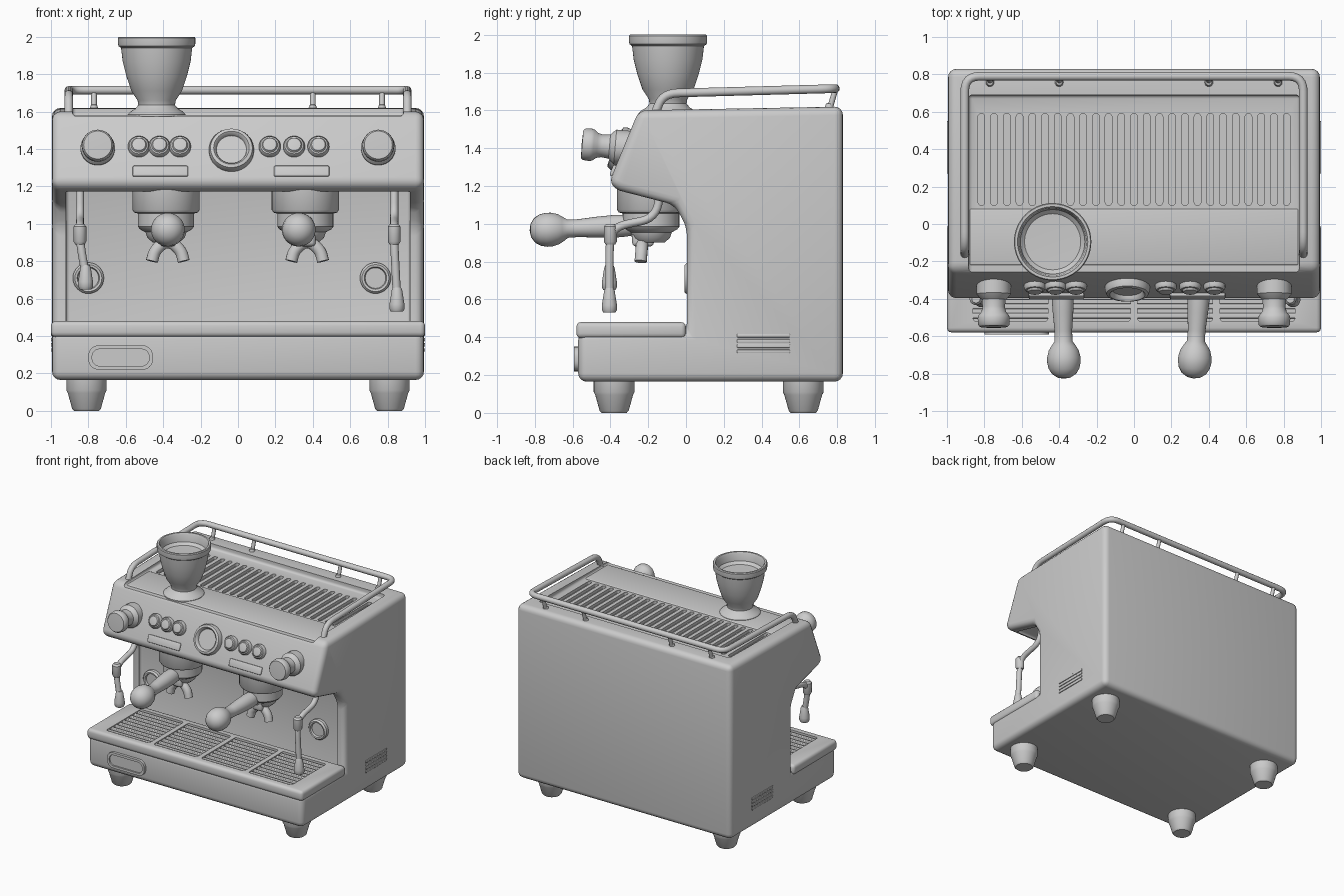
import bpy, bmesh, math
from mathutils import Vector, Matrix

if "Cube" in bpy.data.objects:
    bpy.data.objects.remove(bpy.data.objects["Cube"])

TILT = math.radians(22)          # lean of the control panel


def panel_y(z):
    return -0.41 + (z - 1.21) * 0.41


def make(name, bm, mat=None):
    if mat:
        bm.transform(mat)
    bmesh.ops.recalc_face_normals(bm, faces=bm.faces)
    me = bpy.data.meshes.new(name)
    bm.to_mesh(me)
    bm.free()
    ob = bpy.data.objects.new(name, me)
    bpy.context.collection.objects.link(ob)
    return ob


def add_box(bm, lo, hi, bevel=0, axis=None, seg=3):
    """Box between two corners; bevel all edges or only those along one axis."""
    lo, hi = Vector(lo), Vector(hi)
    m = Matrix.Translation((lo + hi) / 2) @ Matrix.Diagonal((*(hi - lo), 1))
    vs = bmesh.ops.create_cube(bm, size=1, matrix=m)['verts']
    if bevel:
        es = {e for v in vs for e in v.link_edges}
        if axis is not None:
            es = [e for e in es if abs((e.verts[0].co - e.verts[1].co)[axis]) > 1e-5]
        bmesh.ops.bevel(bm, geom=list(es), offset=bevel, segments=seg, profile=0.5, affect='EDGES')


def box(name, lo, hi, bevel=0, axis=None, seg=3, mat=None):
    bm = bmesh.new()
    add_box(bm, lo, hi, bevel, axis, seg)
    return make(name, bm, mat)


def lathe(name, prof, loc, rot_x=0.0, n=40):
    """Revolve (radius, height) points about z, then tilt about x and place."""
    bm = bmesh.new()
    rings = [[bm.verts.new((r * math.cos(2 * math.pi * i / n), r * math.sin(2 * math.pi * i / n), z))
              for i in range(n)] for r, z in prof]
    for a, b in zip(rings, rings[1:]):
        for i in range(n):
            j = (i + 1) % n
            bm.faces.new((a[i], a[j], b[j], b[i]))
    bmesh.ops.remove_doubles(bm, verts=bm.verts, dist=1e-5)
    return make(name, bm, Matrix.Translation(loc) @ Matrix.Rotation(rot_x, 4, 'X'))


def fillet(pts, r, n=6):
    pts = [Vector(p) for p in pts]
    out = [pts[0]]
    for a, b, c in zip(pts, pts[1:], pts[2:]):
        p = b + (a - b).normalized() * min(r, (a - b).length / 2)
        q = b + (c - b).normalized() * min(r, (c - b).length / 2)
        out += [p.lerp(b, i / n).lerp(b.lerp(q, i / n), i / n) for i in range(n + 1)]
    return out + [pts[-1]]


def tube(name, pts, radius, bend=0.07):
    cu = bpy.data.curves.new(name, 'CURVE')
    cu.dimensions = '3D'
    cu.bevel_depth, cu.bevel_resolution, cu.use_fill_caps = radius, 4, True
    pts = fillet(pts, bend)
    sp = cu.splines.new('POLY')
    sp.points.add(len(pts) - 1)
    for p, q in zip(sp.points, pts):
        p.co = (*q, 1)
    ob = bpy.data.objects.new(name, cu)
    bpy.context.collection.objects.link(ob)
    bpy.ops.object.select_all(action='DESELECT')
    ob.select_set(True)
    bpy.context.view_layer.objects.active = ob
    bpy.ops.object.convert(target='MESH')


def apply_mod(ob, mod):
    bpy.context.view_layer.objects.active = ob
    bpy.ops.object.modifier_apply(modifier=mod.name)


def cut(ob, cutter):
    mod = ob.modifiers.new('cut', 'BOOLEAN')
    mod.operation, mod.solver, mod.object = 'DIFFERENCE', 'EXACT', cutter
    apply_mod(ob, mod)
    bpy.data.objects.remove(cutter)


# Body: side profile extruded across, rounded, then hollowed
prof = [(-0.57, 0.165), (0.83, 0.165), (0.83, 1.62), (-0.25, 1.60), (-0.41, 1.21),
        (-0.35, 1.175), (-0.06, 1.10), (0.005, 0.98), (0.005, 0.43), (-0.57, 0.43)]
bm = bmesh.new()
face = bm.faces.new([bm.verts.new((-0.994, y, z)) for y, z in prof])
ext = bmesh.ops.extrude_face_region(bm, geom=[face])['geom']
bmesh.ops.translate(bm, vec=(1.988, 0, 0), verts=[v for v in ext if isinstance(v, bmesh.types.BMVert)])
body = make('body', bm)
bev = body.modifiers.new('round', 'BEVEL')
bev.width, bev.segments, bev.limit_method, bev.angle_limit = 0.045, 4, 'ANGLE', 0.3
apply_mod(body, bev)
cut(body, box('brew_bay_cutter', (-0.92, -0.34, 0.435), (0.92, 0.03, 1.19), 0.02))
cut(body, box('top_cutter', (-0.885, -0.5, 1.575), (0.885, 0.69, 1.8), 0.02))
bm = bmesh.new()
for i in range(25):
    x = -0.816 + i * 0.068
    add_box(bm, (x - 0.018, 0.1, 1.55), (x + 0.018, 0.59, 1.7), 0.016, 2)
cut(body, make('vent_cutter', bm))

# Cup-warmer front step
box('top_step', (-0.88, -0.22, 1.56), (0.88, 0.08, 1.582), 0.008)

# Drip tray with four slatted grates
tray = box('drip_tray', (-1.0, -0.58, 0.395), (1.0, 0.0, 0.48), 0.025)
bm, slats = bmesh.new(), bmesh.new()
for i in range(4):
    x = -0.66 + i * 0.44
    add_box(bm, (x - 0.2, -0.52, 0.45), (x + 0.2, -0.06, 0.6), 0.015, 2)
    for k in range(9):
        y = -0.49 + k * 0.05
        add_box(slats, (x - 0.2, y - 0.014, 0.445), (x + 0.2, y + 0.014, 0.474), 0.006, 0)
cut(tray, make('grate_cutter', bm))
make('grate_slats', slats)

# Badge frame on the tray front
badge = box('tray_badge', (-0.80, -0.592, 0.22), (-0.455, -0.55, 0.35), 0.055, 1, 6)
cut(badge, box('badge_cutter', (-0.78, -0.65, 0.24), (-0.475, -0.58, 0.33), 0.04, 1, 6))

# Side vents
for s, side in ((-1, 'left'), (1, 'right')):
    bm = bmesh.new()
    for k in range(4):
        z = 0.325 + k * 0.028
        add_box(bm, (s * 0.995 - 0.005, 0.27, z - 0.009), (s * 0.995 + 0.005, 0.55, z + 0.009), 0.003)
    make('side_vent_' + side, bm)

# Feet
for x in (-0.81, 0.81):
    for y in (-0.38, 0.62):
        lathe('foot', [(0, .2), (.108, .2), (.108, .11), (.1, .095), (.077, .012), (.066, 0), (0, 0)], (x, y, 0))

# Bean hopper cup
lathe('hopper', [(0, 1.56), (.155, 1.56), (.155, 1.585), (.14, 1.6), (.115, 1.615), (.098, 1.635), (.102, 1.66),
                 (.135, 1.71), (.162, 1.79), (.182, 1.87), (.19, 1.94), (.204, 1.95), (.207, 1.965), (.207, 1.993),
                 (.202, 2), (.188, 2), (.18, 1.985), (.172, 1.93), (.15, 1.91), (0, 1.905)],
      (-0.435, -0.095, 0), n=56)

# Cup rail and its posts
R = 0.905
tube('cup_rail', [(-R, -0.165, 1.58), (-R, -0.12, 1.69), (-R, 0.79, 1.715),
                  (R, 0.79, 1.715), (R, -0.12, 1.69), (R, -0.165, 1.58)], 0.023, 0.08)
for x in (-0.77, -0.4, 0.4, 0.77):
    tube('rail_post', [(x, 0.79, 1.71), (x, 0.755, 1.59)], 0.015)
    lathe('rail_post_foot', [(0, 1.64), (.016, 1.635), (.024, 1.615), (.024, 1.59), (0, 1.59)], (x, 0.757, 0), n=16)

# Control knobs
for x in (-0.75, 0.75):
    lathe('control_knob', [(0, -.05), (.092, -.05), (.092, .07), (.08, .085), (.064, .1), (.06, .14), (.066, .165),
                           (.082, .185), (.086, .2), (.083, .235), (.075, .245), (0, .248)],
          (x, -0.305, 1.4), math.radians(85))

# Buttons, label plates and gauge on the leaning panel
for xs, plate_x in (((-0.53, -0.42, -0.31), -0.415), ((0.17, 0.3, 0.43), 0.34)):
    for x in xs:
        lathe('button', [(0, -.03), (.058, -.03), (.058, .015), (.05, .028), (.042, .03), (.036, .04), (0, .045)],
              (x, panel_y(1.41), 1.41), math.pi / 2 - TILT, 28)
    box('label_plate', (-0.148, -0.014, -0.03), (0.148, 0.02, 0.03), 0.008,
        mat=Matrix.Translation((plate_x, panel_y(1.28), 1.28)) @ Matrix.Rotation(-TILT, 4, 'X'))
lathe('pressure_gauge', [(0, -.03), (.12, -.03), (.12, .02), (.112, .04), (.095, .045), (.085, .035), (.08, .018),
                         (0, .018)], (-0.035, panel_y(1.39), 1.39), math.pi / 2 - TILT)

# Group heads, filter holders, handles and twin spouts
for gx, lean in ((-0.385, 0.01), (0.36, -0.035)):
    gy = -0.185
    lathe('group_head', [(0, 1.23), (.18, 1.23), (.18, 1.075), (.17, 1.06), (.15, 1.055), (.15, .985), (.138, .97),
                         (.11, .955), (.1, .925), (.07, .9), (0, .9)], (gx, gy, 0))
    h = lathe('filter_handle', [(0, .08), (.05, .08), (.058, .15), (.06, .2), (.055, .3), (.047, .4), (.048, .455),
                                (.065, .48), (.08, .505), (.089, .54), (.09, .565), (.083, .6), (.065, .63),
                                (.035, .65), (0, .656)], (0, 0, 0), math.radians(93))
    h.data.transform(Matrix.Translation((gx, -0.172, 0.998)) @ Matrix.Rotation(lean * 1.8, 4, 'Z'))
    sx = gx + 0.01
    tube('twin_spout', [(sx - 0.085, -0.24, 0.8), (sx - 0.07, -0.235, 0.86), (sx, -0.23, 0.915),
                        (sx + 0.07, -0.235, 0.86), (sx + 0.085, -0.24, 0.8)], 0.033, 0.05)
    box('spout_block', (sx - 0.045, -0.285, 0.88), (sx + 0.045, -0.17, 0.96), 0.02)

# Steam wands; the left one is shorter
for x, tip_x, low, side in ((-0.845, -0.815, 0.65, 'left'), (0.835, 0.85, 0.53, 'right')):
    tube('steam_wand_' + side, [(x, -0.13, 1.2), (x, -0.16, 1.03), (x, -0.38, 0.985), (x, -0.405, 0.9),
                                (tip_x, -0.405, low + 0.08)], 0.022, 0.08)
    lathe('wand_sleeve_' + side, [(0, 1.0), (.022, 1.0), (.034, .985), (.034, .905), (.025, .89), (0, .89)],
          (x, -0.4, 0), n=20)
    lathe('wand_tip_' + side, [(0, .13), (.022, .13), (.028, .115), (.04, .04), (.04, .015), (.032, 0), (0, 0)],
          (tip_x, -0.405, low), n=20)

# Round bosses on the back wall of the brew bay
for x in (-0.8, 0.735):
    lathe('wall_boss', [(0, -.03), (.083, -.03), (.083, .025), (.072, .038), (.06, .036), (.055, .02), (0, .02)],
          (x, 0.03, 0.71), math.pi / 2, 32)

# Smooth shading with sharp edges kept
bpy.ops.object.select_all(action='SELECT')
bpy.context.view_layer.objects.active = body
bpy.ops.object.shade_smooth_by_angle(angle=math.radians(35))
